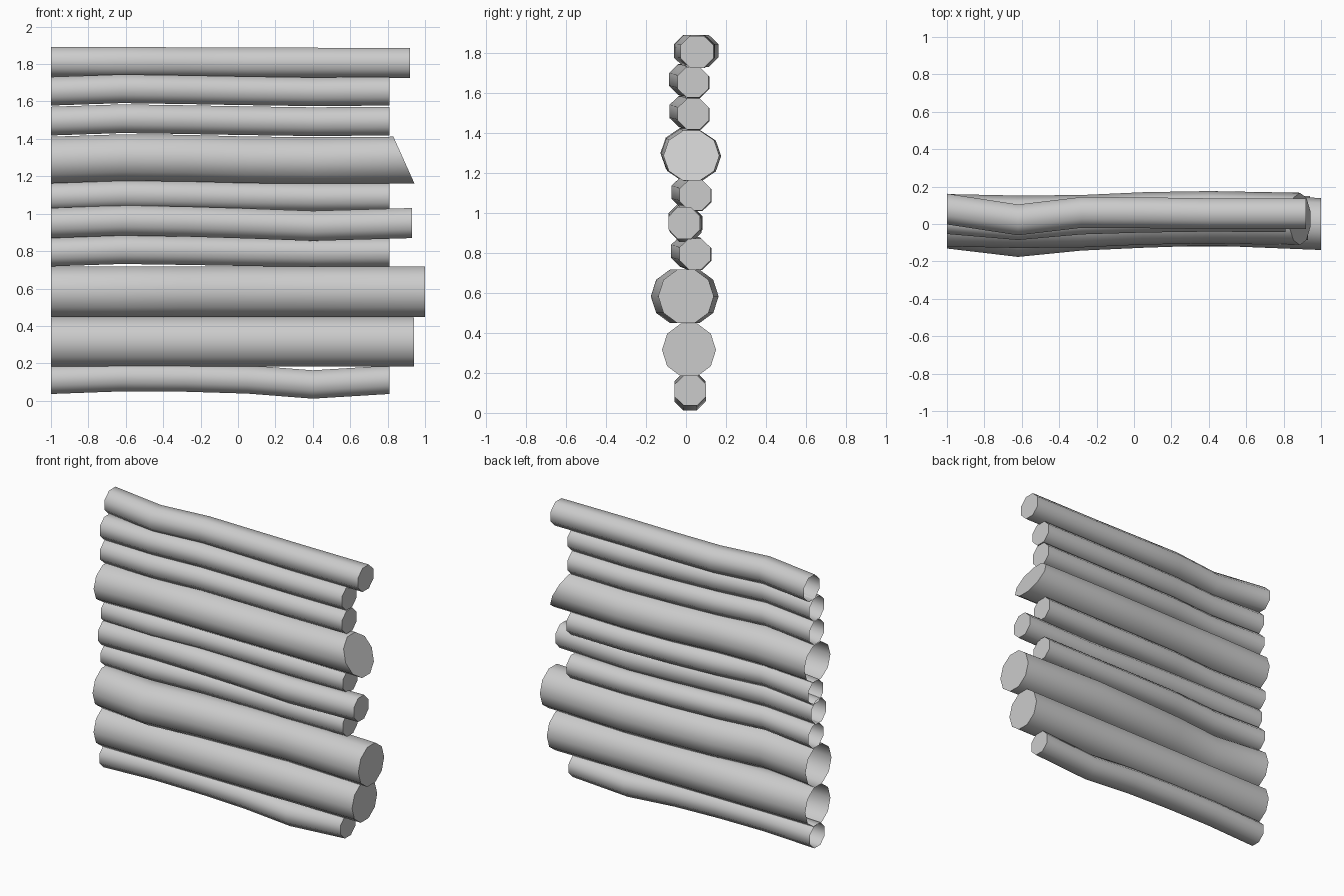
import bpy, bmesh, math

if "Cube" in bpy.data.objects:
    bpy.data.objects.remove(bpy.data.objects["Cube"])

STATIONS = [-1.0, -0.62, -0.28, 0.05, 0.40]   # shared bend positions; the end is per log


def log(name, end, ry, rz, sides, ys, zs, slant=0.0, phase=None):
    """Sweep a polygon ring along a gently bent path; left end open, right end capped."""
    bm = bmesh.new()
    rings = []
    if phase is None:
        phase = math.pi / 2 + math.pi / sides      # flat side up
    for i, (x, y, z) in enumerate(zip(STATIONS + [end], ys, zs)):
        ring = []
        for k in range(sides):
            a = phase + 2 * math.pi * k / sides
            dz = rz * math.sin(a)
            shift = -slant * dz if i == len(STATIONS) else 0
            ring.append(bm.verts.new((x + shift, y + ry * math.cos(a), z + dz)))
        rings.append(ring)
    for a, b in zip(rings, rings[1:]):
        for k in range(sides):
            n = (k + 1) % sides
            bm.faces.new((a[k], a[n], b[n], b[k])).smooth = True
    bm.faces.new(rings[-1])
    bmesh.ops.recalc_face_normals(bm, faces=bm.faces[:])
    # make sure the end cap looks outwards
    bm.faces.ensure_lookup_table()
    cap = bm.faces[-1]
    if cap.normal.x < 0:
        bmesh.ops.reverse_faces(bm, faces=bm.faces[:])
    for e in cap.edges:
        e.smooth = False
    me = bpy.data.meshes.new(name)
    bm.to_mesh(me)
    bm.free()
    ob = bpy.data.objects.new(name, me)
    bpy.context.collection.objects.link(ob)
    return ob


def small_log(name, z, y=0.042):
    """Thin log shape that repeats through the stack."""
    ys = [y - 0.01, y - 0.042, y - 0.012, y - 0.002, y + 0.003, y]
    zs = [z, z + 0.013, z + 0.008, z + 0.002, z - 0.003, z]
    log(name, 0.81, 0.085, 0.083, 8, ys, zs)


# Bottom log, sagging to the right
log("bottom_log", 0.81, 0.085, 0.082, 8,
    [0.02, 0.02, 0.02, 0.02, 0.02, 0.022],
    [0.112, 0.126, 0.124, 0.114, 0.087, 0.112])

# Three thick logs
log("thick_log_lower", 0.94, 0.135, 0.138, 10, [0.015] * 6, [0.315] * 6)
log("thick_log_middle", 1.0, 0.139, 0.141, 10,
    [0.008, -0.037, -0.003, 0.012, 0.024, 0.0], [0.583] * 6)
log("thick_log_slanted", 0.887, 0.14, 0.131, 10,
    [0.02, 0.012, 0.015, 0.03, 0.036, 0.027],
    [1.287, 1.300, 1.297, 1.288, 1.285, 1.287], slant=0.45)

# Thin repeated logs
for i, (z, y) in enumerate([(0.795, 0.045), (1.09, 0.047),
                            (1.495, 0.037), (1.655, 0.035)]):
    small_log(f"thin_log_{i + 1}", z, y)

# Wavy log set forward in the middle
log("wavy_log", 0.93, 0.085, 0.087, 8,
    [0.005, -0.01, -0.005, 0.0, 0.0, -0.008],
    [0.95, 0.964, 0.958, 0.948, 0.935, 0.95])

# Top log, bending front to back
log("top_log", 0.92, 0.089, 0.087, 8,
    [0.08, 0.022, 0.062, 0.06, 0.055, 0.055],
    [1.811, 1.811, 1.809, 1.807, 1.807, 1.806])
